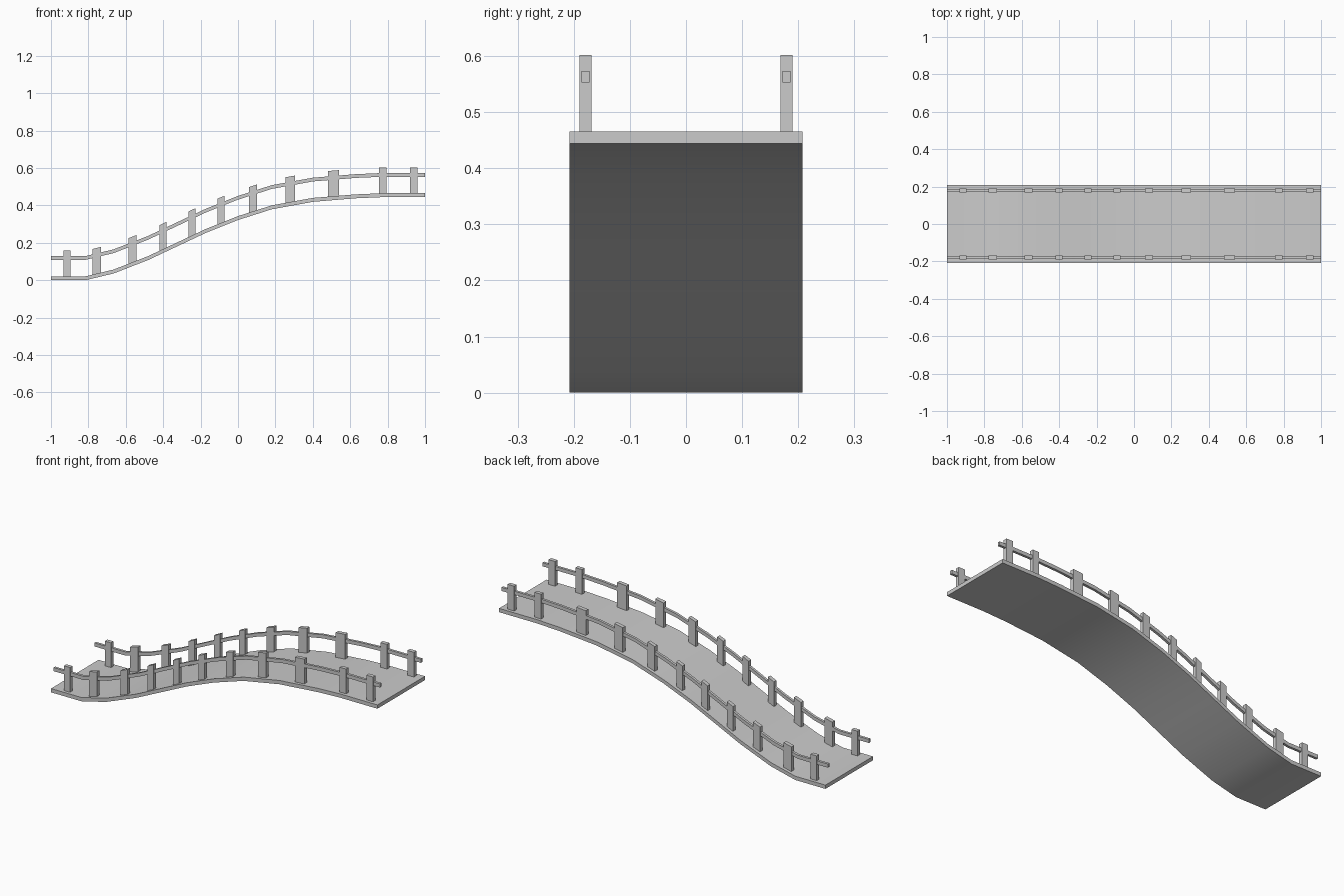
import bpy, bmesh
from math import radians

old = bpy.data.objects.get("Cube")
if old:
    bpy.data.objects.remove(old)

grey = bpy.data.materials.new("plain grey")
grey.use_nodes = True
grey.diffuse_color = (0.6, 0.6, 0.6, 1)
grey.node_tree.nodes["Principled BSDF"].inputs["Base Color"].default_value = (0.6, 0.6, 0.6, 1)

# Height of the walking surface along the length
PATH = [(-1, .021), (-.815, .021), (-.665, .057), (-.48, .129), (-.325, .202),
        (-.17, .275), (-.005, .341), (.18, .4), (.4, .44), (.63, .459),
        (.77, .465), (1, .465)]


def height(x):
    for (xa, za), (xb, zb) in zip(PATH, PATH[1:]):
        if x <= xb:
            return za + (zb - za) * (x - xa) / (xb - xa)
    return PATH[-1][1]


def ribbon(name, xs, low, high, y, width):
    """Solid strip following the path between two offsets from its surface."""
    bm = bmesh.new()
    rings = [[bm.verts.new((x, y + s * width / 2, height(x) + h))
              for s, h in ((-1, low), (1, low), (1, high), (-1, high))] for x in xs]
    for a, b in zip(rings, rings[1:]):
        for i in range(4):
            j = (i + 1) % 4
            bm.faces.new((a[i], a[j], b[j], b[i]))
    bm.faces.new(rings[0])
    bm.faces.new(rings[-1])
    bmesh.ops.recalc_face_normals(bm, faces=bm.faces)
    mesh = bpy.data.meshes.new(name)
    bm.to_mesh(mesh)
    bm.free()
    mesh.materials.append(grey)
    ob = bpy.data.objects.new(name, mesh)
    bpy.context.collection.objects.link(ob)
    bpy.ops.object.select_all(action='DESELECT')
    ob.select_set(True)
    bpy.context.view_layer.objects.active = ob
    bpy.ops.object.shade_smooth_by_angle(angle=radians(30))


stations = [x for x, z in PATH]
ribbon("deck", stations, -.021, 0, 0, .416)

# Post centres and widths along the length
POSTS = [(-.915, .037), (-.755, .047), (-.565, .043), (-.402, .037), (-.247, .037),
         (-.092, .037), (.08, .043), (.28, .051), (.51, .058), (.775, .04), (.94, .04)]

# Handrail and sheared posts on each side
for side, y in (("right", -.179), ("left", .179)):
    ribbon(side + "_rail", stations, .088, .108, y, .014)
    for n, (x, w) in enumerate(POSTS, 1):
        ribbon(f"{side}_post_{n}", (x - w / 2, x + w / 2), -.005, .137, y, .022)
